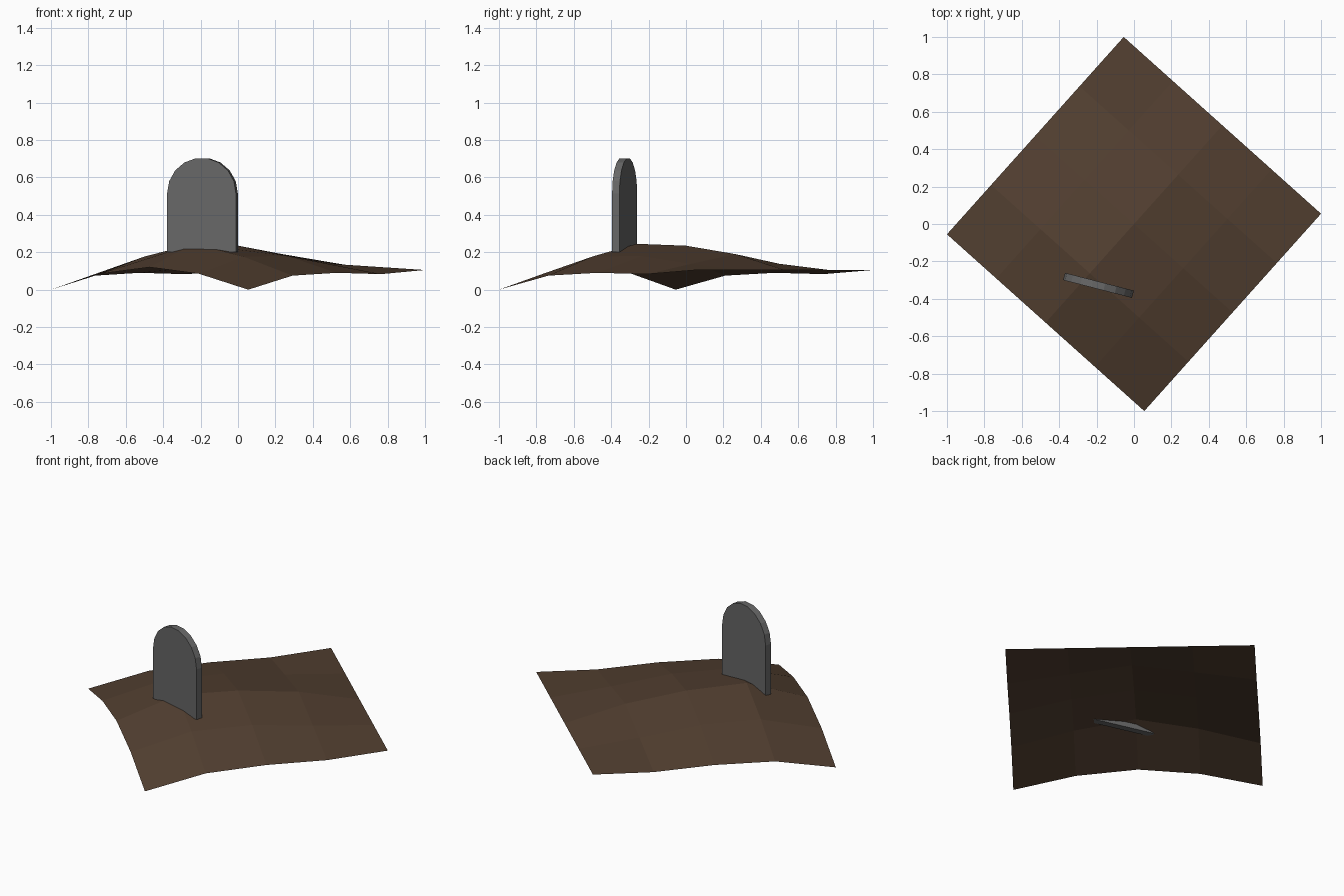
import bpy, bmesh, math
from mathutils import Vector, Matrix

if "Cube" in bpy.data.objects:
    bpy.data.objects.remove(bpy.data.objects["Cube"])


def material(name, rgb):
    m = bpy.data.materials.new(name)
    m.diffuse_color = (*rgb, 1)
    m.use_nodes = True
    m.node_tree.nodes["Principled BSDF"].inputs["Base Color"].default_value = m.diffuse_color
    return m


def make_object(name, bm, mat):
    me = bpy.data.meshes.new(name)
    bm.to_mesh(me)
    bm.free()
    me.materials.append(mat)
    ob = bpy.data.objects.new(name, me)
    bpy.context.collection.objects.link(ob)
    return ob


soil = material("soil_brown", (0.085, 0.050, 0.030))
stone = material("stone_grey", (0.135, 0.135, 0.135))

# Ground mound: 4 x 4 sheet, each row (edge, side, ridge) mirrored about the ridge
rows = [(0.0, 0.085, 0.12), (0.075, 0.177, 0.245), (0.09, 0.18, 0.235),
        (0.083, 0.138, 0.19), (0.105, 0.105, 0.105)]
corner = Vector((-1.0, -0.055, 0))
across = Vector((1.055, -0.945, 0)) / 4
along = Vector((0.945, 1.055, 0)) / 4
bm = bmesh.new()
grid = []
for j, row in enumerate(rows):
    heights = row + row[1::-1]
    grid.append([bm.verts.new(corner + across * i + along * j + Vector((0, 0, z)))
                 for i, z in enumerate(heights)])
for j in range(4):
    for i in range(4):
        bm.faces.new((grid[j][i], grid[j][i + 1], grid[j + 1][i + 1], grid[j + 1][i]))
make_object("ground_mound", bm, soil)

# Headstone: slab with a nine-sided round top, turned slightly
radius, thickness, base, spring = 0.19, 0.04, 0.2, 0.515
profile = [(-radius, base), (radius, base)]
profile += [(radius * math.cos(math.pi * k / 9), spring + radius * math.sin(math.pi * k / 9))
            for k in range(10)]
bm = bmesh.new()
face = bm.faces.new([bm.verts.new((x, -thickness / 2, z)) for x, z in profile])
ext = bmesh.ops.extrude_face_region(bm, geom=[face])
bmesh.ops.translate(bm, vec=(0, thickness, 0),
                    verts=[v for v in ext["geom"] if isinstance(v, bmesh.types.BMVert)])
bmesh.ops.recalc_face_normals(bm, faces=bm.faces)
headstone = make_object("headstone", bm, stone)
headstone.matrix_world = (Matrix.Translation((-0.19, -0.328, 0))
                          @ Matrix.Rotation(math.radians(-14.5), 4, 'Z'))
